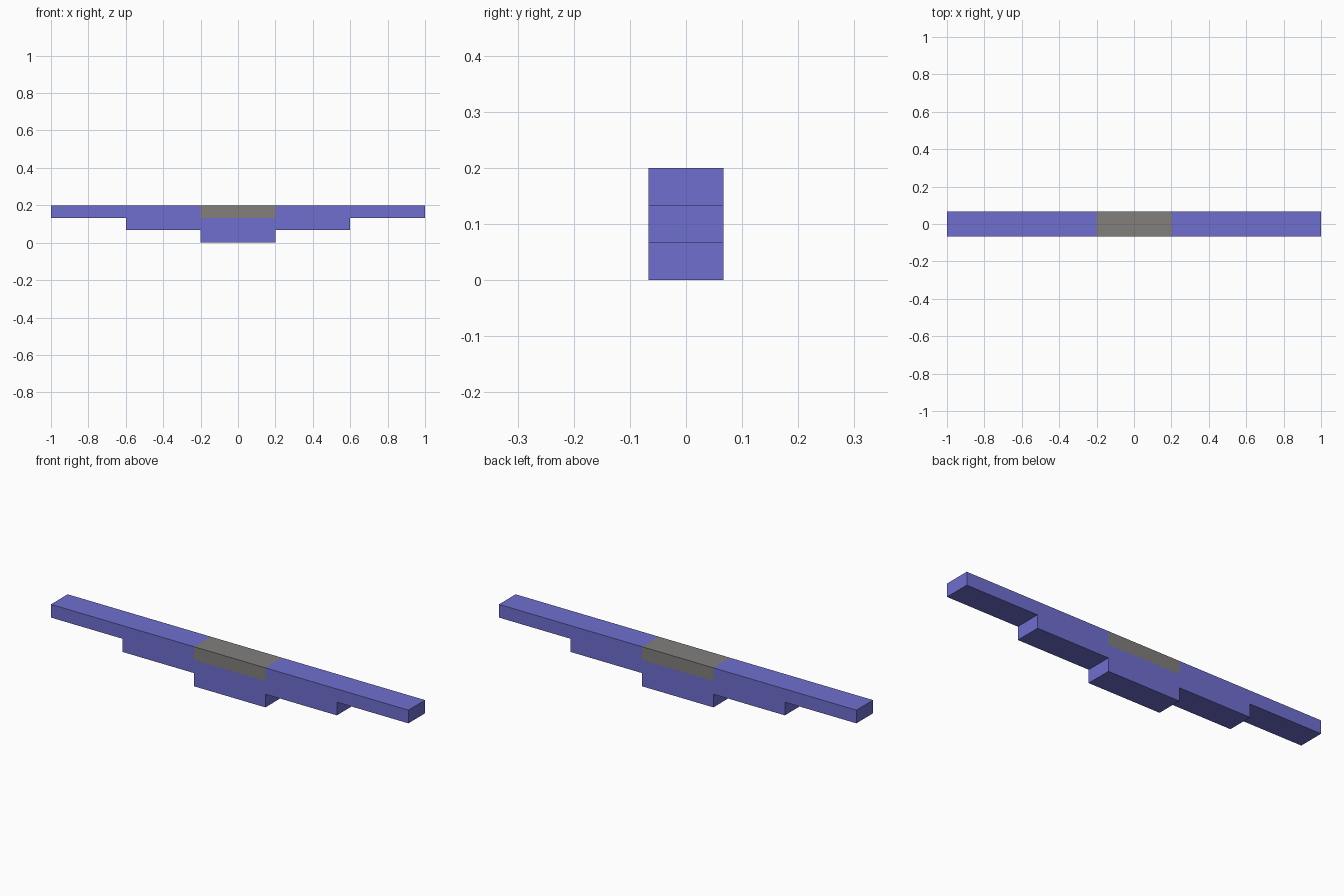
import bpy
import bmesh

if "Cube" in bpy.data.objects:
    bpy.data.objects.remove(bpy.data.objects["Cube"])

CELL = 0.4        # width of one block
H = 0.2 / 3       # height of one layer
HALF_DEPTH = H    # half thickness front to back


def material(name, rgb):
    mat = bpy.data.materials.new(name)
    mat.diffuse_color = (*rgb, 1.0)
    mat.use_nodes = True
    mat.node_tree.nodes["Principled BSDF"].inputs["Base Color"].default_value = mat.diffuse_color
    return mat


blue = material("violet blue", (0.156, 0.156, 0.63))
grey = material("warm grey", (0.223, 0.212, 0.202))

bm = bmesh.new()

# Stepped front profile: layers of 1, 3 and 5 blocks from the bottom up
for layer in range(3):
    for col in range(-layer, layer + 1):
        x0, x1 = (col - 0.5) * CELL, (col + 0.5) * CELL
        z0, z1 = layer * H, (layer + 1) * H
        bm.faces.new([bm.verts.new((x, -HALF_DEPTH, z))
                      for x, z in ((x0, z0), (x1, z0), (x1, z1), (x0, z1))])
bmesh.ops.remove_doubles(bm, verts=bm.verts, dist=1e-4)

# Extrude the profile to the back, keeping the front faces
res = bmesh.ops.extrude_face_region(bm, geom=bm.faces[:], use_keep_orig=True)
back = [g for g in res["geom"] if isinstance(g, bmesh.types.BMVert)]
bmesh.ops.translate(bm, verts=back, vec=(0, 2 * HALF_DEPTH, 0))
bmesh.ops.recalc_face_normals(bm, faces=bm.faces[:])

# Grey centre block of the top layer
for f in bm.faces:
    c = f.calc_center_median()
    f.material_index = int(abs(c.x) < CELL / 2 and c.z > 2 * H)

mesh = bpy.data.meshes.new("stepped_beam")
bm.to_mesh(mesh)
bm.free()
mesh.materials.append(blue)
mesh.materials.append(grey)
beam = bpy.data.objects.new("stepped_beam", mesh)
bpy.context.collection.objects.link(beam)
